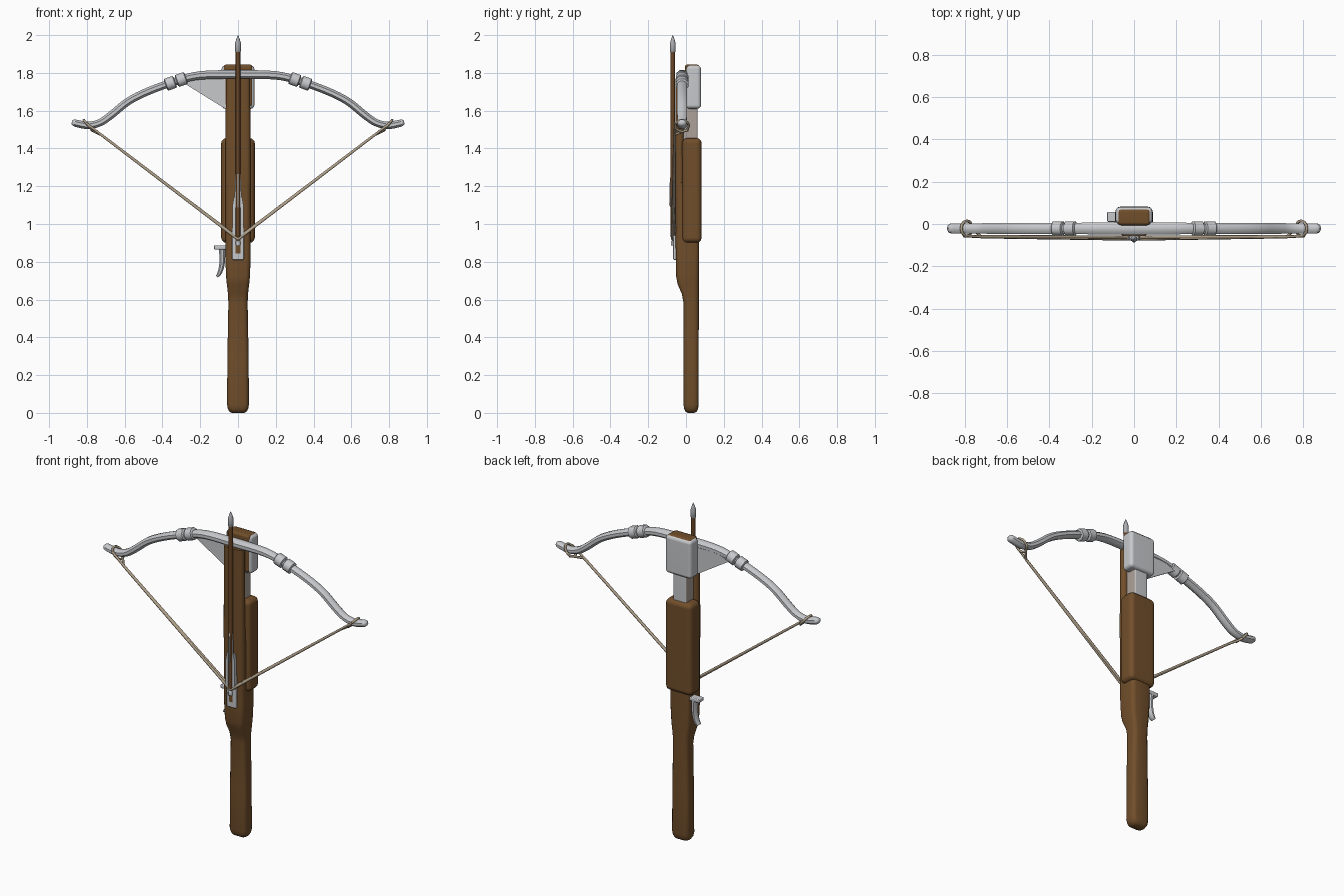
import bpy, bmesh, math
from mathutils import Vector

if "Cube" in bpy.data.objects:
    bpy.data.objects.remove(bpy.data.objects["Cube"])


def material(name, rgb):
    m = bpy.data.materials.new(name)
    m.diffuse_color = (*rgb, 1)
    m.use_nodes = True
    m.node_tree.nodes["Principled BSDF"].inputs["Base Color"].default_value = m.diffuse_color
    return m


WOOD = material("brown wood", (0.165, 0.077, 0.024))
DARK = material("shaft wood", (0.14, 0.06, 0.018))
STEEL = material("pale steel", (0.57, 0.58, 0.60))
WARM = material("warm grey", (0.42, 0.36, 0.32))
TIP = material("mid steel", (0.40, 0.41, 0.43))
CORD = material("tan cord", (0.44, 0.36, 0.26))


def finish(name, bm, mat, angle=40):
    bmesh.ops.recalc_face_normals(bm, faces=bm.faces)
    me = bpy.data.meshes.new(name)
    bm.to_mesh(me)
    bm.free()
    me.materials.append(mat)
    me.shade_smooth()
    me.set_sharp_from_angle(angle=math.radians(angle))
    ob = bpy.data.objects.new(name, me)
    bpy.context.collection.objects.link(ob)
    return ob


def skin(name, rings, mat, angle=40):
    """Join rings of points into a capped solid."""
    bm = bmesh.new()
    loops = [[bm.verts.new(p) for p in r] for r in rings]
    n = len(loops[0])
    for a, b in zip(loops, loops[1:]):
        for i in range(n):
            bm.faces.new((a[i], a[(i + 1) % n], b[(i + 1) % n], b[i]))
    bm.faces.new(loops[0])
    bm.faces.new(loops[-1])
    return finish(name, bm, mat, angle)


def box(name, lo, hi, mat, bevel=0.0, seg=3):
    bm = bmesh.new()
    bmesh.ops.create_cube(bm, size=1)
    for v in bm.verts:
        v.co = [l + (c + 0.5) * (h - l) for c, l, h in zip(v.co, lo, hi)]
    if bevel:
        bmesh.ops.bevel(bm, geom=bm.edges[:], offset=bevel, segments=seg,
                        profile=0.5, affect='EDGES')
    ob = finish(name, bm, mat, 50)
    mod = ob.modifiers.new("flat_sides", 'WEIGHTED_NORMAL')
    mod.keep_sharp = True
    return ob


def prism(name, outline, y0, y1, mat):
    return skin(name, [[(x, y, z) for x, z in outline] for y in (y0, y1)], mat)


def rounded_section(z, hw, y0, y1, r=0.024):
    pts = []
    r = min(r, (y1 - y0) * 0.45)
    for k, (cx, cy) in enumerate(((hw - r, y1 - r), (r - hw, y1 - r),
                                  (r - hw, y0 + r), (hw - r, y0 + r))):
        for j in range(4):
            a = math.pi / 2 * (k + j / 3)
            pts.append((cx + r * math.cos(a), cy + r * math.sin(a), z))
    return pts


def smooth_path(pts, steps=4):
    """Catmull-Rom through rows of numbers."""
    p = [Vector(q) for q in pts]
    p = [2 * p[0] - p[1]] + p + [2 * p[-1] - p[-2]]
    out = []
    for a, b, c, d in zip(p, p[1:], p[2:], p[3:]):
        for i in range(steps):
            t = i / steps
            out.append(0.5 * (2 * b + (c - a) * t + (2 * a - 5 * b + 4 * c - d) * t * t
                              + (3 * b - a - 3 * c + d) * t ** 3))
    return out + [p[-2]]


def sweep(name, path, mat, sides=8, angle=50):
    """Path rows: (x, y, z, half height across the path, half depth in y)."""
    rings = []
    for i, q in enumerate(path):
        a, b = path[max(i - 1, 0)], path[min(i + 1, len(path) - 1)]
        t = Vector((b[0] - a[0], b[2] - a[2])).normalized()
        ring = []
        for k in range(sides):
            u = 2 * math.pi * (k + 0.5) / sides
            h, d = q[3] * math.cos(u), q[4] * math.sin(u)
            ring.append((q[0] - t.y * h, q[1] + d, q[2] + t.x * h))
        rings.append(ring)
    return skin(name, rings, mat, angle)


def cord(name, pts, r=0.008, closed=False):
    cu = bpy.data.curves.new(name, 'CURVE')
    cu.dimensions = '3D'
    cu.bevel_depth, cu.bevel_resolution = r, 1
    sp = cu.splines.new('POLY')
    sp.points.add(len(pts) - 1)
    for s, p in zip(sp.points, pts):
        s.co = (*p, 1)
    sp.use_cyclic_u = closed
    cu.use_fill_caps = True
    cu.materials.append(CORD)
    bpy.context.collection.objects.link(bpy.data.objects.new(name, cu))


# Stock: slim grip with a rounded butt, flaring into the rail
sections = [(0.0, 0.034, 0.01, 0.044), (0.008, 0.046, -0.004, 0.058),
            (0.022, 0.054, -0.01, 0.064), (0.045, 0.058, -0.013, 0.067),
            (0.3, 0.056, -0.013, 0.067), (0.58, 0.051, -0.013, 0.068),
            (0.63, 0.053, -0.022, 0.068), (0.68, 0.059, -0.044, 0.068),
            (0.72, 0.063, -0.052, 0.068), (0.82, 0.067, -0.054, 0.07),
            (1.2, 0.067, -0.056, 0.07), (1.22, 0.067, -0.056, -0.012),
            (1.77, 0.064, -0.056, -0.012)]
skin("stock", [rounded_section(*s) for s in sections], WOOD)

# Fore grip, neck with warm grey flanks, head block with a wooden core
box("fore_grip", (-0.089, -0.02, 0.9), (0.089, 0.083, 1.455), WOOD, 0.028)
neck = box("neck", (-0.045, -0.013, 1.44), (0.045, 0.062, 1.63), STEEL, 0.008, 2)
neck.data.materials.append(WARM)
for f in neck.data.polygons:
    f.material_index = int(abs(f.normal.x) > 0.8)
box("head_shell", (-0.087, 0.0, 1.61), (0.087, 0.08, 1.84), STEEL, 0.02)
box("head_core", (-0.076, -0.006, 1.62), (0.076, 0.071, 1.845), WOOD, 0.014, 2)

# Side web between head and left limb
prism("side_web", [(-0.29, 1.748), (-0.06, 1.605), (-0.06, 1.79), (-0.2, 1.785)],
      -0.004, 0.004, STEEL)

# Bow: one half mirrored into a full limb path
half = [(0, 1.79, 0.026), (0.2, 1.787, 0.024), (0.33, 1.755, 0.022), (0.47, 1.705, 0.022),
        (0.58, 1.65, 0.022), (0.67, 1.578, 0.022), (0.73, 1.537, 0.021),
        (0.79, 1.522, 0.021), (0.84, 1.529, 0.021), (0.868, 1.536, 0.019), (0.88, 1.539, 0.01)]
rows = [(x, -0.021, z, r, r * 1.25) for x, z, r in half]
rows = [(-x, y, z, r, d) for x, y, z, r, d in reversed(rows[1:])] + rows
sweep("bow", smooth_path(rows), STEEL)

# Collars, string loops and drawn string on both sides
for s, side in ((-1, "left"), (1, "right")):
    for k, (x, z) in enumerate(((0.3, 1.765), (0.358, 1.745))):
        ux, uz = 0.94, -0.34
        prof = [(-0.027, 0.028), (-0.022, 0.036), (0.022, 0.036), (0.027, 0.028)]
        sweep(f"{side}_collar_{k + 1}",
              [(s * (x + ux * t), -0.021, z + uz * t, r, r) for t, r in prof], STEEL)
    loop = [(s * (0.79 + 0.026 * math.cos(a)), -0.021 + 0.036 * math.sin(a),
             1.52 + 0.03 * math.cos(a)) for a in [i * math.pi / 6 for i in range(12)]]
    cord(f"{side}_string_loop", loop, 0.007, True)
    fork = (s * 0.725, -0.06, 1.473)
    cord(f"{side}_loop_front", [(s * 0.805, -0.056, 1.535), fork], 0.007)
    cord(f"{side}_loop_back", [(s * 0.775, 0.01, 1.497), (s * 0.765, -0.012, 1.492), fork], 0.007)
    for k, y in enumerate((-0.058, -0.067)):
        cord(f"{side}_string_{k + 1}", [fork, (0, y - 0.004, 0.925 - 0.006 * k)])

# Lock: base plate with a wooden slot, two prongs, catch
box("lock_plate", (-0.031, -0.068, 0.81), (0.031, -0.045, 0.95), STEEL, 0.006, 2)
box("lock_slot", (-0.012, -0.07, 0.845), (0.012, -0.062, 0.945), WOOD)
for s, side in ((-1, "left"), (1, "right")):
    prism(f"{side}_prong", [(s * 0.031, 0.93), (s * 0.014, 0.93), (s * 0.014, 1.14),
                            (s * 0.022, 1.14), (s * 0.029, 1.1)], -0.076, -0.05, STEEL)
box("catch", (-0.012, -0.08, 0.885), (0.012, -0.06, 0.912), STEEL, 0.005, 2)

# Bolt: shaft, socketed point and vanes
BY = -0.07


def turned(name, prof, mat):
    skin(name, [[(r * math.cos(k * math.pi / 5), BY + r * math.sin(k * math.pi / 5), z)
                 for k in range(10)] for z, r in prof], mat)


turned("bolt_shaft", [(0.93, 0.012), (1.92, 0.012)], DARK)
turned("bolt_point", [(1.91, 0.013), (1.915, 0.016), (1.955, 0.016), (1.98, 0.009),
                      (2.0, 0.001)], TIP)
vane = [(0.008, 1.08), (0.019, 1.1), (0.016, 1.22), (0.008, 1.3)]
for s, side in ((-1, "left"), (1, "right")):
    prism(f"{side}_vane", [(s * x, z) for x, z in vane], BY - 0.002, BY + 0.002, STEEL)
skin("front_vane", [[(x, BY - d, z) for d, z in vane] for x in (-0.003, 0.003)], STEEL)

# Trigger: mounting bar and curved blade
box("trigger_bar", (-0.127, 0.01, 0.865), (-0.055, 0.057, 0.887), STEEL, 0.005, 2)
blade = [(-0.085, 0.034, 0.875, 0.019, 0.024), (-0.083, 0.034, 0.83, 0.017, 0.024),
         (-0.086, 0.034, 0.78, 0.015, 0.023), (-0.098, 0.034, 0.74, 0.012, 0.021),
         (-0.112, 0.034, 0.722, 0.007, 0.018)]
sweep("trigger_blade", smooth_path(blade), STEEL)
